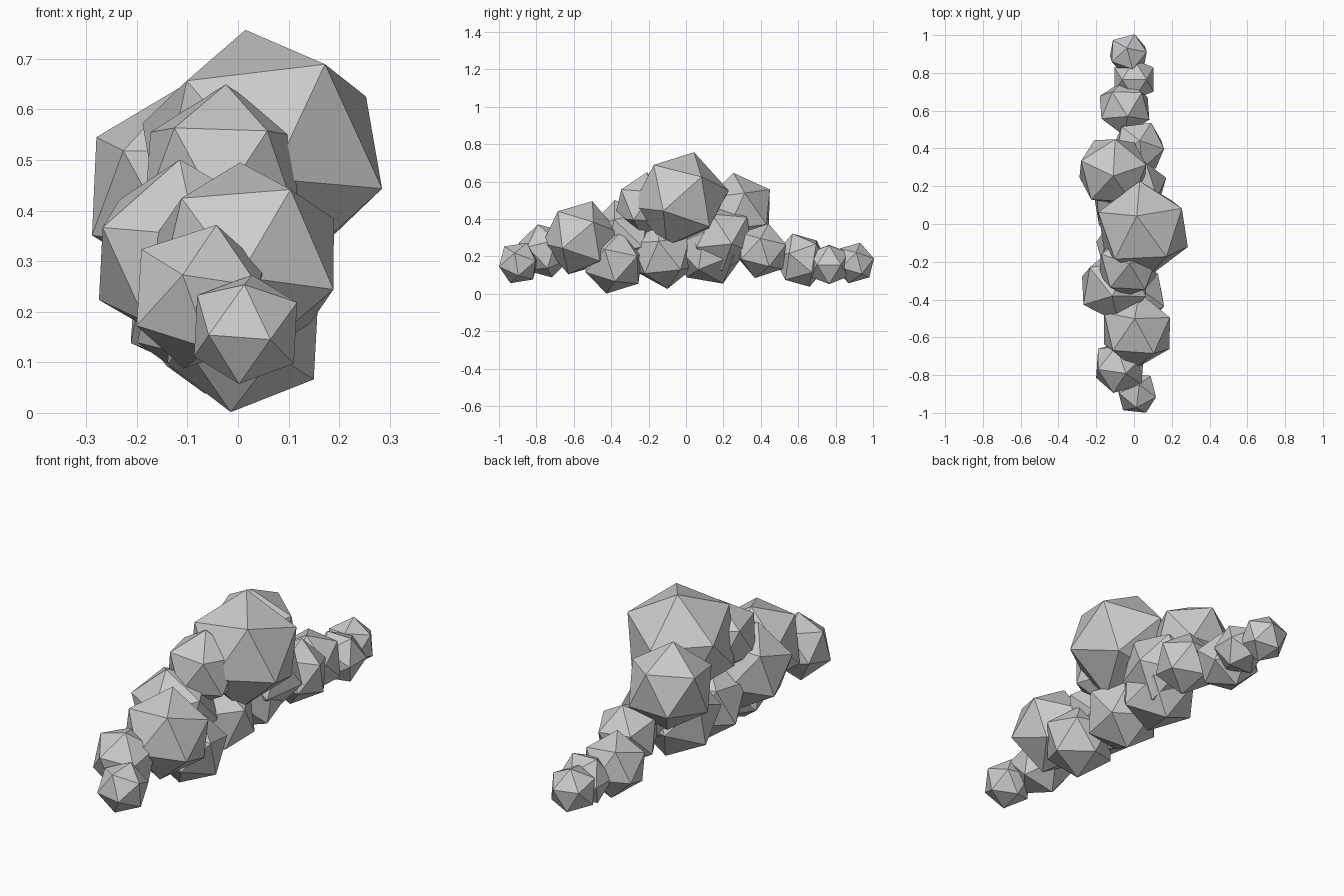
import bpy
from mathutils import Vector, Matrix


def lump(name, centre, radius, tip, side):
    """Icosahedron with one corner pointing at tip and the next turned towards side."""
    c = Vector(centre)
    z = (Vector(tip) - c).normalized()
    s = Vector(side) - c
    x = (s - z * s.dot(z)).normalized()
    y = z.cross(x)
    bpy.ops.mesh.primitive_ico_sphere_add(subdivisions=1, radius=radius)
    ob = bpy.context.object
    ob.name = name
    ob.data.name = name
    rot = Matrix((x, y, z)).transposed().to_4x4()
    ob.matrix_world = Matrix.Translation(c) @ rot


# Lumps from the front end to the back end: centre, radius, corner, next corner
lumps = [
    # front tail
    ((0.015, -0.895, 0.165), 0.117, (0.028, -0.85, 0.275), (-0.08, -0.89, 0.243)),
    ((-0.075, -0.755, 0.23), 0.15, (-0.044, -0.79, 0.366), (-0.11, -0.88, 0.255)),
    ((0.015, -0.565, 0.30), 0.206, (0.004, -0.50, 0.497), (0.10, -0.68, 0.436)),
    ((0.01, -0.385, 0.168), 0.173, (-0.014, -0.425, 0.003), (0.152, -0.38, 0.065)),
    ((-0.105, -0.33, 0.31), 0.198, (-0.115, -0.38, 0.495), (-0.228, -0.24, 0.434)),
    # top of the cloud
    ((-0.03, -0.22, 0.475), 0.175, (-0.024, -0.21, 0.647), (-0.12, -0.33, 0.535)),
    ((0.048, -0.03, 0.508), 0.262, (0.016, 0.04, 0.747), (0.185, -0.19, 0.687)),
    ((-0.112, 0.28, 0.445), 0.203, (-0.11, 0.255, 0.64), (-0.10, 0.45, 0.545)),
    # underside
    ((-0.03, -0.12, 0.21), 0.185, (-0.04, -0.10, 0.03), (0.10, -0.03, 0.10)),
    ((-0.045, 0.125, 0.235), 0.195, (-0.03, 0.20, 0.05), (0.10, 0.10, 0.07)),
    ((-0.005, 0.19, 0.30), 0.187, (0.155, 0.24, 0.27), (0.155, 0.15, 0.42)),
    # back tail
    ((0.025, 0.405, 0.23), 0.15, (0.03, 0.44, 0.37), (0.15, 0.40, 0.30)),
    ((-0.05, 0.615, 0.18), 0.15, (-0.035, 0.57, 0.32), (-0.05, 0.47, 0.21)),
    ((0.0, 0.765, 0.157), 0.122, (0.105, 0.70, 0.155), (0.105, 0.83, 0.155)),
    ((-0.03, 0.90, 0.165), 0.113, (-0.037, 0.93, 0.27), (0.0, 0.995, 0.187)),
]

for i, data in enumerate(lumps):
    lump(f"cloud_lump_{i + 1}", *data)
